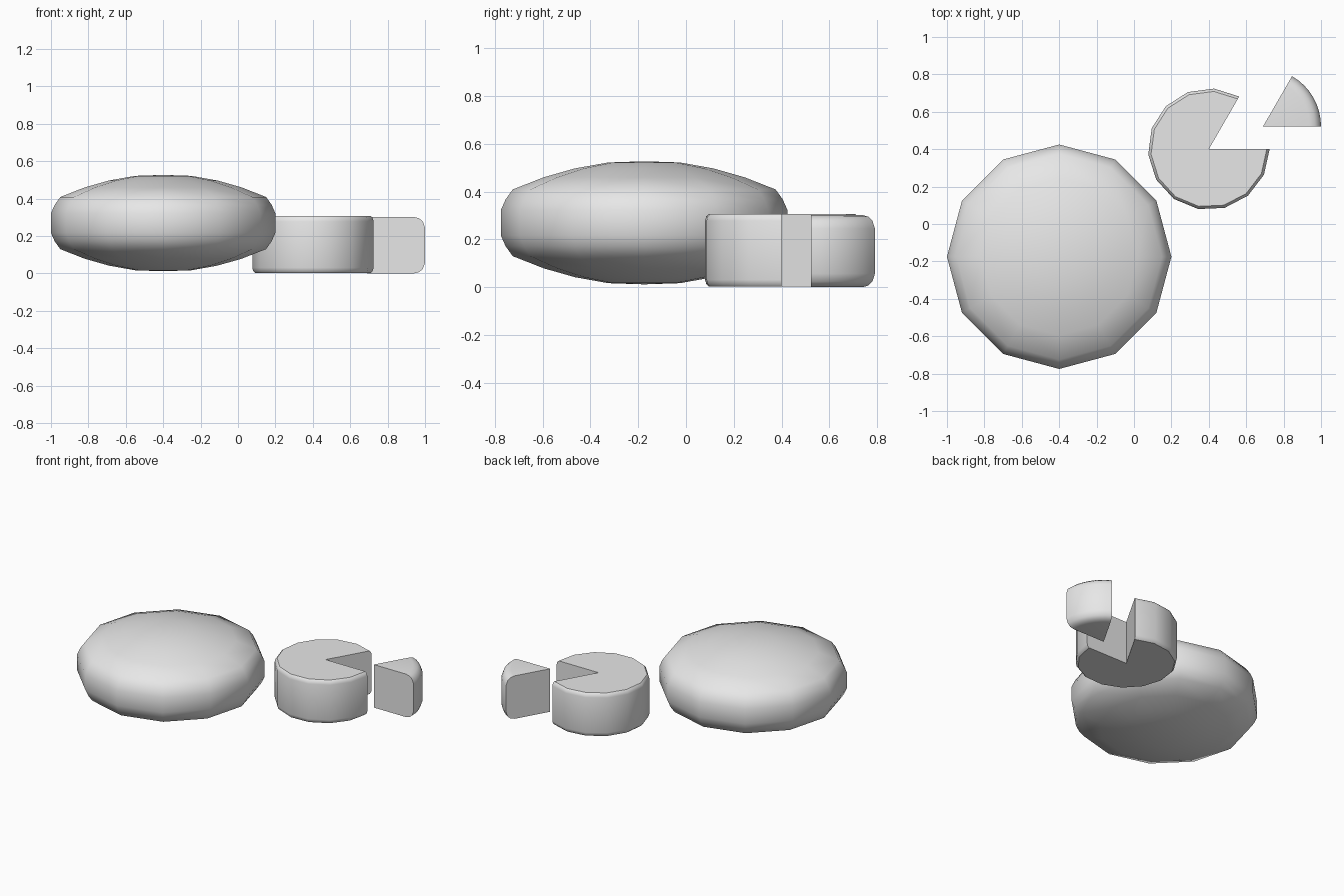
import bpy, bmesh
from math import radians, sin, cos

cube = bpy.data.objects.get("Cube")
if cube:
    bpy.data.objects.remove(cube, do_unlink=True)

grey = bpy.data.materials.new("plain grey")
grey.use_nodes = True
colour = (0.8, 0.8, 0.8, 1)
grey.diffuse_color = colour
grey.node_tree.nodes["Principled BSDF"].inputs["Base Color"].default_value = colour


def lathe(name, profile, centre, start, sweep, steps):
    """Turn a profile (radius, z), top axis point to bottom axis point, about z."""
    bm = bmesh.new()
    full = sweep == 360
    top = bm.verts.new((0, 0, profile[0][1]))
    bottom = bm.verts.new((0, 0, profile[-1][1]))
    columns = []
    for i in range(steps if full else steps + 1):
        a = radians(start + sweep * i / steps)
        columns.append([bm.verts.new((r * cos(a), r * sin(a), z))
                        for r, z in profile[1:-1]])
    for i in range(steps):
        a, b = columns[i], columns[(i + 1) % len(columns)]
        bm.faces.new((top, a[0], b[0]))
        bm.faces.new((bottom, b[-1], a[-1]))
        for j in range(len(a) - 1):
            bm.faces.new((a[j], a[j + 1], b[j + 1], b[j]))
    # Flat cut walls close an open sweep
    if not full:
        for column in (columns[0], columns[-1]):
            bm.faces.new([top] + column + [bottom])
    bmesh.ops.recalc_face_normals(bm, faces=bm.faces)
    mesh = bpy.data.meshes.new(name)
    bm.to_mesh(mesh)
    bm.free()
    mesh.materials.append(grey)
    obj = bpy.data.objects.new(name, mesh)
    obj.location = centre
    bpy.context.collection.objects.link(obj)
    bpy.ops.object.select_all(action="DESELECT")
    obj.select_set(True)
    bpy.context.view_layer.objects.active = obj
    bpy.ops.object.shade_smooth_by_angle(angle=radians(34))
    return obj


def mirrored(half, height):
    """Complete a profile given its upper half, for a part from z = 0 to height."""
    return half + [(r, height - z) for r, z in reversed(half)]


# Large domed round with a bevelled rim
dome = [(0, 0.515), (0.15, 0.51), (0.29, 0.485), (0.42, 0.448),
        (0.55, 0.397), (0.58, 0.355), (0.6, 0.31)]
lathe("domed_round", mirrored(dome, 0.515), (-0.4, -0.175, 0.012), 0, 360, 12)

# Small round with a wedge missing
rim = [(0, 0.303), (0.31, 0.303), (0.32, 0.293), (0.325, 0.275)]
lathe("cut_round", mirrored(rim, 0.303), (0.4, 0.4, 0.003), 60, 300, 12)

# The loose wedge, with a softer outer edge
edge = [(0, 0.302), (0.25, 0.302), (0.278, 0.295), (0.298, 0.278), (0.31, 0.245)]
lathe("loose_wedge", mirrored(edge, 0.302), (0.69, 0.522, 0), 0, 60, 8)
